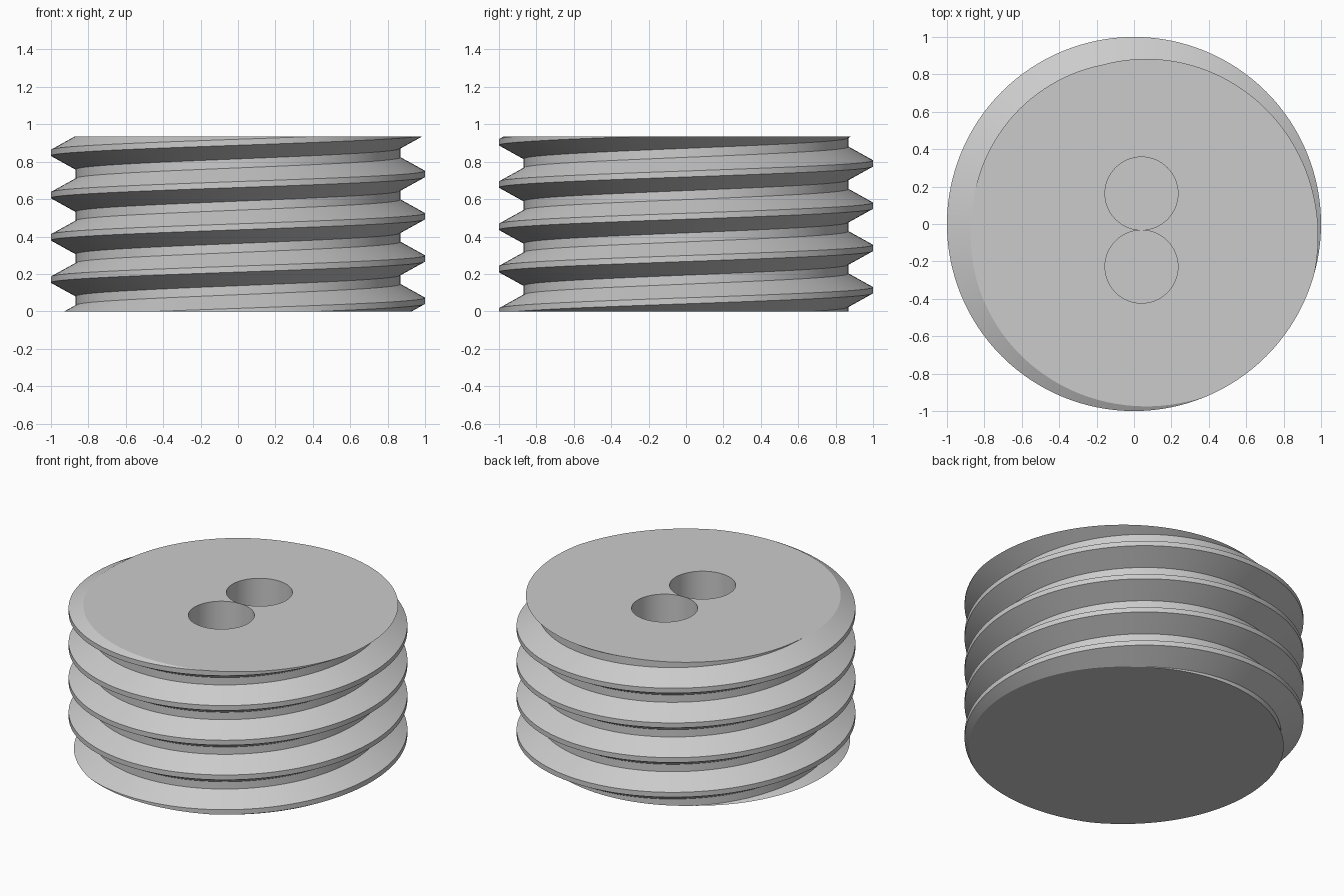
import bpy, bmesh, math

if "Cube" in bpy.data.objects:
    bpy.data.objects.remove(bpy.data.objects["Cube"])

HEIGHT, PITCH = 0.935, 0.226
CREST_R, ROOT_R = 1.0, 0.868
CREST_HALF, ROOT_HALF = 0.016, 0.024      # half widths of the thread flats
SEG = 128                                 # steps per turn
CREST_Z = 0.0565                          # crest centre height at angle 0

grey = bpy.data.materials.new("plain grey")
grey.diffuse_color = (0.6, 0.6, 0.6, 1)
grey.use_nodes = True
grey.node_tree.nodes["Principled BSDF"].inputs["Base Color"].default_value = grey.diffuse_color

# Threaded body: sweep one thread profile along a helix, then trim flat
profile = [(CREST_R, -CREST_HALF), (CREST_R, CREST_HALF),
           (ROOT_R, PITCH / 2 - ROOT_HALF), (ROOT_R, PITCH / 2 + ROOT_HALF),
           (CREST_R, PITCH - CREST_HALF)]
bm = bmesh.new()
rows = []
for i in range(-3 * SEG, 6 * SEG + 1):
    a = 2 * math.pi * i / SEG
    z0 = CREST_Z + PITCH * i / SEG
    rows.append([bm.verts.new((r * math.cos(a), r * math.sin(a), z0 + dz))
                 for r, dz in profile])
for r0, r1 in zip(rows, rows[1:]):
    for j in range(len(profile) - 1):
        bm.faces.new((r0[j], r1[j], r1[j + 1], r0[j + 1]))
bmesh.ops.remove_doubles(bm, verts=bm.verts, dist=1e-4)

# Flat top and bottom
for z, n in ((0, -1), (HEIGHT, 1)):
    bmesh.ops.bisect_plane(bm, geom=bm.verts[:] + bm.edges[:] + bm.faces[:], dist=1e-6,
                           plane_co=(0, 0, z), plane_no=(0, 0, n), clear_outer=True)
    rim = [e for e in bm.edges if e.is_boundary
           and all(abs(v.co.z - z) < 1e-4 for v in e.verts)]
    bmesh.ops.edgeloop_fill(bm, edges=rim)
bmesh.ops.recalc_face_normals(bm, faces=bm.faces)
mesh = bpy.data.meshes.new("threaded_plug")
bm.to_mesh(mesh)
bm.free()
mesh.materials.append(grey)
plug = bpy.data.objects.new("threaded_plug", mesh)
bpy.context.collection.objects.link(plug)

# Two blind round sockets in the top
for y in (0.163, -0.228):
    bpy.ops.mesh.primitive_cylinder_add(vertices=64, radius=0.195, depth=1.0,
                                        location=(0.04, y, HEIGHT))
    cutter = bpy.context.object
    cutter.name = "socket_cutter"
    cutter.hide_render = True
    cutter.data.materials.append(grey)
    cut = plug.modifiers.new("socket", 'BOOLEAN')
    cut.operation, cut.solver, cut.object = 'DIFFERENCE', 'EXACT', cutter
    bpy.ops.object.select_all(action='DESELECT')
    plug.select_set(True)
    bpy.context.view_layer.objects.active = plug
    bpy.ops.object.modifier_apply(modifier=cut.name)
    bpy.data.objects.remove(cutter)

# Smooth round walls, crisp thread edges
bpy.ops.object.shade_smooth_by_angle(angle=math.radians(20))
